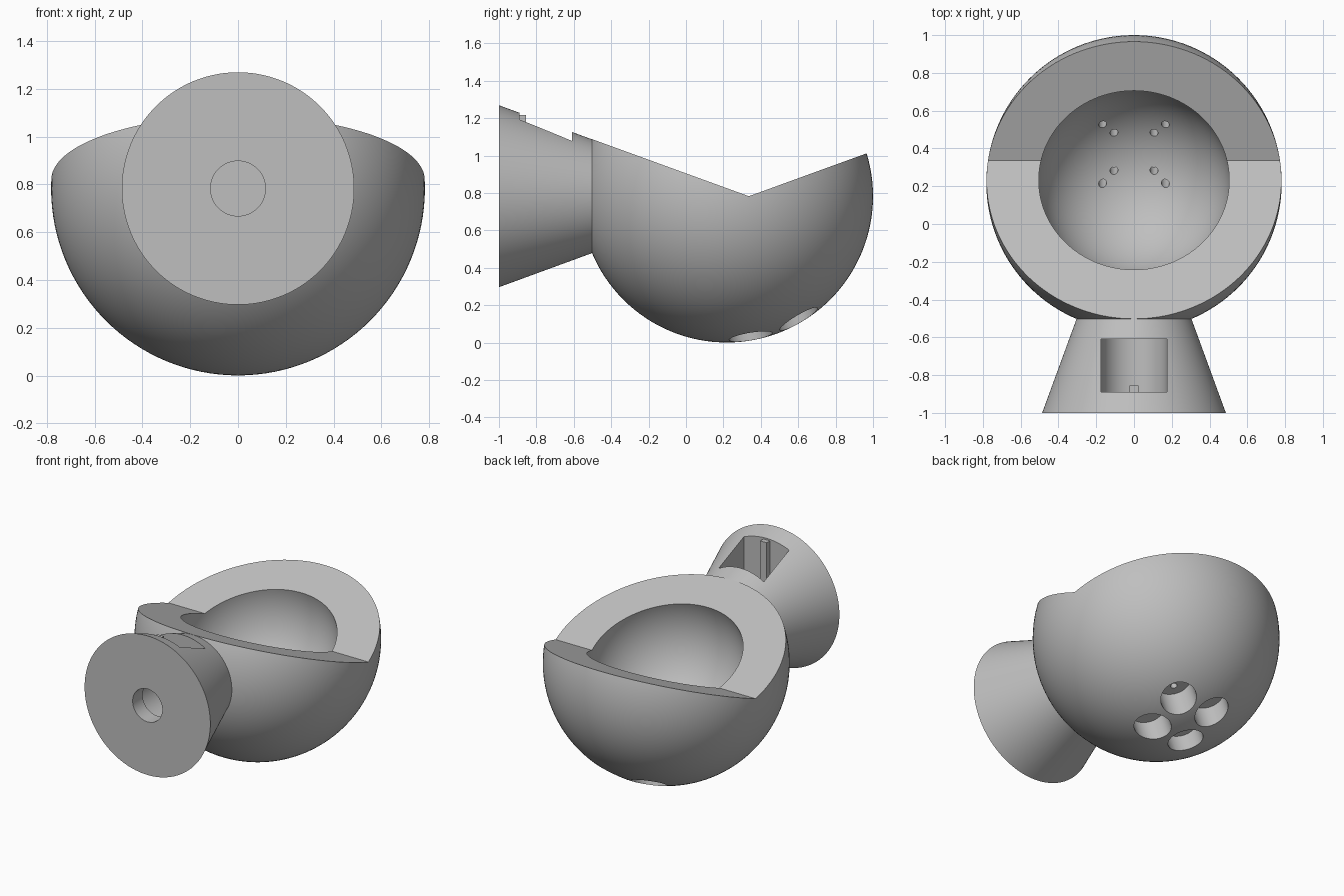
import bpy, bmesh
from math import radians, tan, pi, sin, cos
from mathutils import Matrix, Vector

if "Cube" in bpy.data.objects:
    bpy.data.objects.remove(bpy.data.objects["Cube"], do_unlink=True)

grey = bpy.data.materials.new("plain grey")
grey.use_nodes = True
grey.diffuse_color = (0.52, 0.52, 0.52, 1)
grey.node_tree.nodes["Principled BSDF"].inputs["Base Color"].default_value = grey.diffuse_color

CENTER = Vector((0, 0.218, 0.783))
TILT = radians(20)
SLOPE = tan(TILT)
APEX_Y = 0.336
at_center = Matrix.Translation(CENTER)
ALONG_Y = Matrix.Rotation(-pi / 2, 4, 'X')


def finish(name, bm):
    bmesh.ops.recalc_face_normals(bm, faces=bm.faces)
    mesh = bpy.data.meshes.new(name)
    bm.to_mesh(mesh)
    bm.free()
    mesh.materials.append(grey)
    ob = bpy.data.objects.new(name, mesh)
    bpy.context.collection.objects.link(ob)
    return ob


def sphere(name, radius):
    bm = bmesh.new()
    bmesh.ops.create_uvsphere(bm, u_segments=128, v_segments=64, radius=radius, matrix=at_center)
    return finish(name, bm)


def add_cone(bm, r1, r2, lo, hi, frame, x=0, y=0, segments=48):
    """Round bar between two heights of a local frame."""
    place = frame @ Matrix.Translation((x, y, (lo + hi) / 2))
    bmesh.ops.create_cone(bm, cap_ends=True, segments=segments, radius1=r1, radius2=r2,
                          depth=hi - lo, matrix=place)


def prism(name, points, direction):
    """Flat outline pushed along a direction."""
    bm = bmesh.new()
    face = bm.faces.new([bm.verts.new(p) for p in points])
    new = bmesh.ops.extrude_face_region(bm, geom=[face])["geom"]
    bmesh.ops.translate(bm, vec=direction, verts=[v for v in new if isinstance(v, bmesh.types.BMVert)])
    return finish(name, bm)


def carve(target, cutters):
    for cutter in cutters:
        cutter.hide_render = True
        mod = target.modifiers.new("cut", 'BOOLEAN')
        mod.operation = 'DIFFERENCE'
        mod.solver = 'EXACT'
        mod.object = cutter
    graph = bpy.context.evaluated_depsgraph_get()
    mesh = bpy.data.meshes.new_from_object(target.evaluated_get(graph))
    target.modifiers.clear()
    target.data = mesh
    for cutter in cutters:
        bpy.data.objects.remove(cutter, do_unlink=True)


def smooth(ob):
    bpy.ops.object.select_all(action='DESELECT')
    ob.select_set(True)
    bpy.context.view_layer.objects.active = ob
    bpy.ops.object.shade_smooth_by_angle(angle=radians(30))


# Bowl: hollow ball opened by a shallow V-shaped cut
bowl = sphere("bowl", 0.782)
cavity = sphere("cavity_cutter", 0.506)
front, back, top = -1.5, 2, 3
wedge = prism("wedge_cutter", [
    (-1, APEX_Y, CENTER.z),
    (-1, back, CENTER.z + (back - APEX_Y) * SLOPE),
    (-1, back, top),
    (-1, front, top),
    (-1, front, CENTER.z + (APEX_Y - front) * SLOPE)], (2, 0, 0))

# Four sockets under the bowl, each with two pin holes into the cavity
tilted = at_center @ Matrix.Rotation(TILT, 4, 'X')
sockets, pins = bmesh.new(), bmesh.new()
for sx in (-1, 1):
    for sy in (-1, 1):
        add_cone(sockets, 0.115, 0.115, -0.95, -0.59, tilted, sx * 0.136, sy * 0.136)
        for r in (0.106, 0.166):
            add_cone(pins, 0.021, 0.021, -0.62, -0.4, tilted, sx * r, sy * r, 20)
carve(bowl, [cavity, wedge, finish("socket_cutter", sockets), finish("pin_cutter", pins)])
smooth(bowl)

# Flared neck, tangent to the front slope of the cut
axis = Matrix.Translation((0, 0, CENTER.z)) @ ALONG_Y
bm = bmesh.new()
add_cone(bm, (APEX_Y + 1) * SLOPE, (APEX_Y + 0.485) * SLOPE - 0.001, -1, -0.485, axis, segments=128)
neck = finish("neck", bm)

# U-shaped pocket from above and round hole through the end face
W = 0.175
outline = [(W, -0.89, 1.6)]
outline += [(W * cos(pi * i / 32), -0.89, CENTER.z - W * sin(pi * i / 32)) for i in range(33)]
outline += [(-W, -0.89, 1.6)]
pocket = prism("pocket_cutter", outline, (0, 0.28, 0))
bm = bmesh.new()
add_cone(bm, 0.115, 0.115, -1.1, -0.8, axis, segments=64)
carve(neck, [pocket, finish("end_hole_cutter", bm)])
smooth(neck)

# Small upright rib on the pocket wall
prism("pocket_rib", [(-0.025, -0.895, 0.9), (0.025, -0.895, 0.9),
                     (0.025, -0.895, 1.218), (-0.025, -0.895, 1.218)], (0, 0.04, 0))
